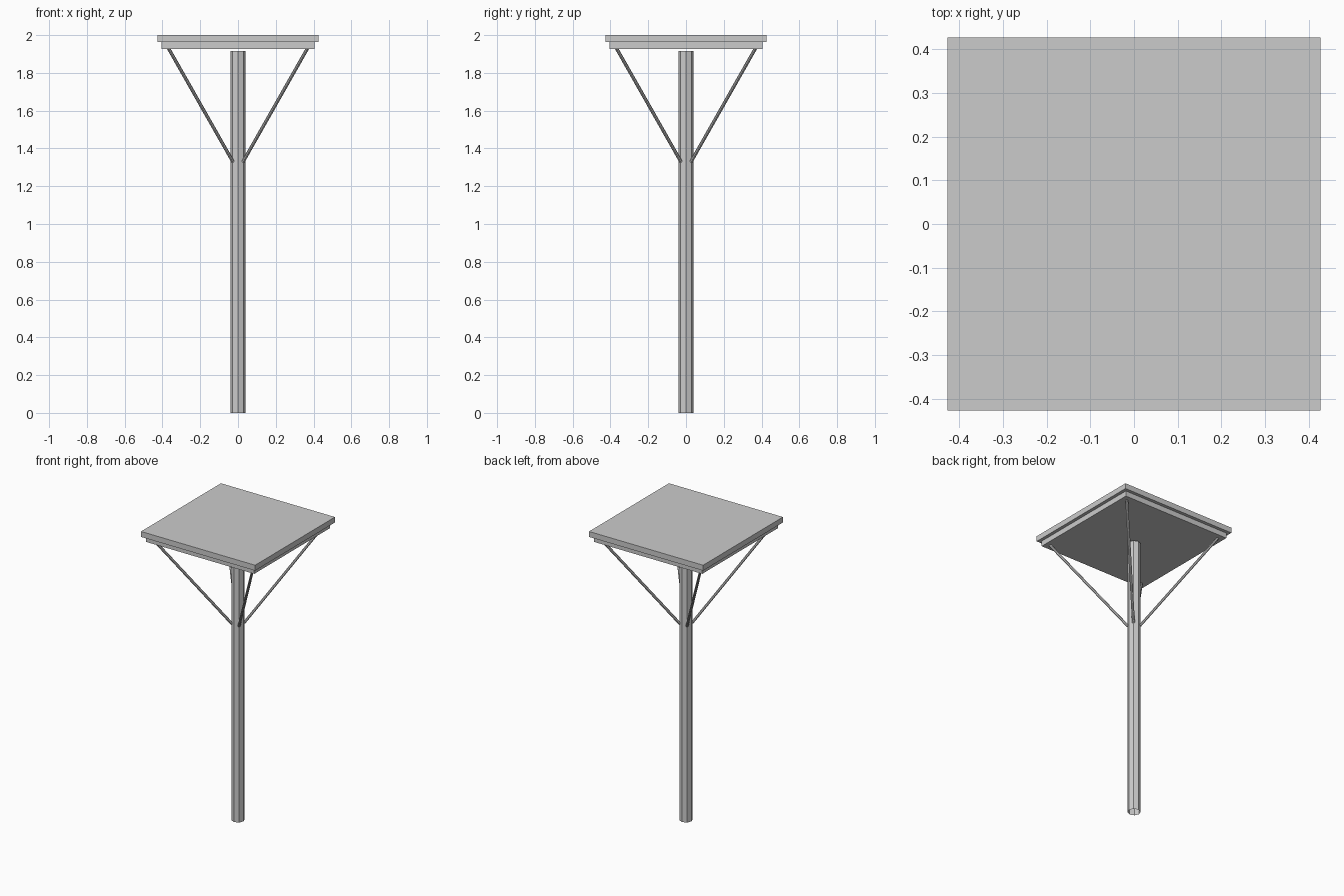
import bpy, bmesh, math
from mathutils import Vector

cube = bpy.data.objects.get("Cube")
if cube:
    bpy.data.objects.remove(cube, do_unlink=True)

grey = bpy.data.materials.new("plain grey")
grey.use_nodes = True
grey.diffuse_color = (0.6, 0.6, 0.6, 1)
grey.node_tree.nodes["Principled BSDF"].inputs["Base Color"].default_value = (0.6, 0.6, 0.6, 1)


def add(name, bm):
    mesh = bpy.data.meshes.new(name)
    bm.to_mesh(mesh)
    bm.free()
    mesh.materials.append(grey)
    obj = bpy.data.objects.new(name, mesh)
    bpy.context.collection.objects.link(obj)
    return obj


def slab(name, half, z0, z1):
    bm = bmesh.new()
    bmesh.ops.create_cube(bm, size=1)
    bmesh.ops.scale(bm, vec=(2 * half, 2 * half, z1 - z0), verts=bm.verts)
    bmesh.ops.translate(bm, vec=(0, 0, (z0 + z1) / 2), verts=bm.verts)
    return add(name, bm)


def rod(name, start, end, radius, sides, capped):
    start, end = Vector(start), Vector(end)
    axis = end - start
    bm = bmesh.new()
    bmesh.ops.create_cone(bm, cap_ends=capped, segments=sides,
                          radius1=radius, radius2=radius, depth=axis.length)
    bmesh.ops.rotate(bm, matrix=axis.to_track_quat("Z", "Y").to_matrix(), verts=bm.verts)
    bmesh.ops.translate(bm, vec=(start + end) / 2, verts=bm.verts)
    return add(name, bm)


# Two-tier square roof
slab("roof_upper_slab", 0.427, 1.963, 2.0)
slab("roof_lower_slab", 0.405, 1.927, 1.963)

# Open octagonal post, stopping just short of the roof
rod("post", (0, 0, 0), (0, 0, 1.915), 0.041, 8, False)

# Diagonal braces running from the post to the roof corners
for side, sx in (("left", 1), ("right", -1)):
    for end, sy in (("front", -1), ("back", 1)):
        rod(f"{end}_{side}_brace", (sx * 0.027, sy * 0.027, 1.33),
            (sx * 0.368, sy * 0.368, 1.93), 0.009, 8, True)
